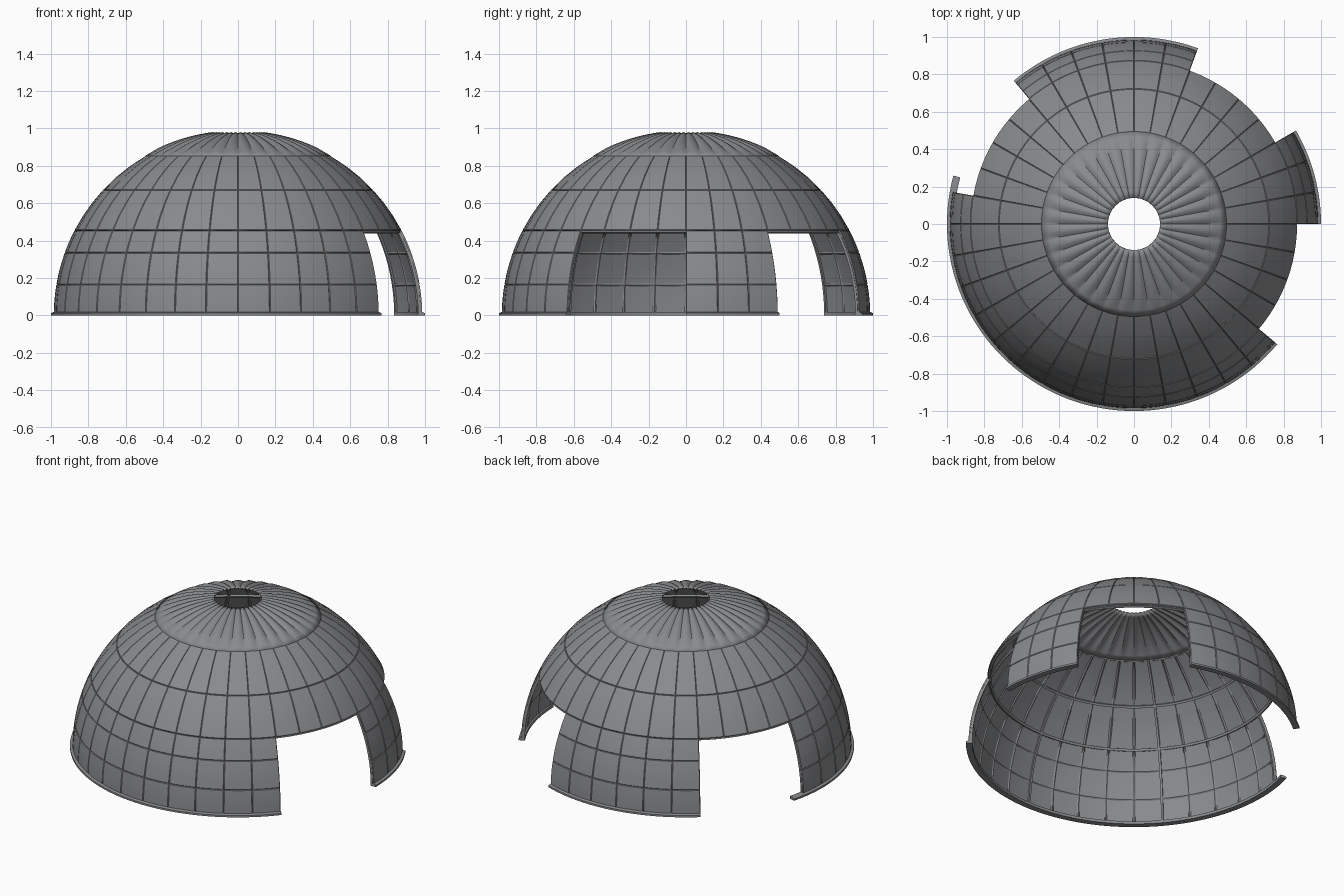
import bpy, bmesh, math
from math import sin, cos, radians, degrees, asin, sqrt

if "Cube" in bpy.data.objects:
    bpy.data.objects.remove(bpy.data.objects["Cube"])

R = 0.985            # dome radius
SEAM = 0.004         # panel joint depth
STEP = 10            # panel width in degrees
Z_SEAMS = [0.165, 0.335, 0.455, 0.67, 0.855]
LATS = [degrees(asin(z / R)) for z in Z_SEAMS]
HOLE_LAT = degrees(math.acos(0.14 / R))
WALLS = [(170, 320), (0, 30), (70, 130)]

grey = bpy.data.materials.new("slate grey")
grey.diffuse_color = (0.25, 0.255, 0.265, 1)
grey.use_nodes = True
grey.node_tree.nodes["Principled BSDF"].inputs["Base Color"].default_value = grey.diffuse_color


def finish(bm, name, thickness=0.0, angle=35):
    bmesh.ops.remove_doubles(bm, verts=bm.verts[:], dist=1e-5)
    bmesh.ops.recalc_face_normals(bm, faces=bm.faces[:])
    me = bpy.data.meshes.new(name)
    bm.to_mesh(me)
    bm.free()
    me.materials.append(grey)
    ob = bpy.data.objects.new(name, me)
    bpy.context.collection.objects.link(ob)
    if thickness:
        m = ob.modifiers.new("thickness", 'SOLIDIFY')
        m.thickness, m.offset = thickness, -1
    for o in bpy.context.selected_objects:
        o.select_set(False)
    bpy.context.view_layer.objects.active = ob
    ob.select_set(True)
    bpy.ops.object.shade_smooth_by_angle(angle=radians(angle))
    return ob


def point(lon, lat, r):
    a, b = radians(lon), radians(lat)
    return (r * cos(b) * cos(a), r * cos(b) * sin(a), r * sin(b))


def patch(bm, lons, lats, radius):
    """Spherical grid, radius(lon, lat) gives the surface distance."""
    g = [[bm.verts.new(point(lo, la, radius(lo, la))) for lo in lons] for la in lats]
    for j in range(len(lats) - 1):
        for i in range(len(lons) - 1):
            bm.faces.new((g[j][i], g[j][i + 1], g[j + 1][i + 1], g[j + 1][i]))


def subdivided(stops, gap, n):
    """Angles between stops, with a narrow V joint on each stop."""
    out = [stops[0]]
    for a, b in zip(stops, stops[1:]):
        out += [a + gap + (b - a - 2 * gap) * k / n for k in range(n + 1)] + [b]
    return out


def panels(bm, lon0, lon1, lat_stops):
    lon_stops = list(range(lon0, lon1 + 1, STEP))

    def radius(lo, la):
        joint = any(abs(lo - s) < 1e-6 for s in lon_stops) or \
            any(abs(la - s) < 1e-6 for s in lat_stops)
        return R - SEAM if joint else R
    patch(bm, subdivided(lon_stops, 0.22, 3), subdivided(lat_stops, 0.2, 3), radius)


def sweep_ring(bm, section, a0, a1):
    """Sweep a closed (r, z) section round the vertical axis."""
    n = max(2, int(abs(a1 - a0) / 2.5))
    rings = []
    for i in range(n + 1):
        a = radians(a0 + (a1 - a0) * i / n)
        rings.append([bm.verts.new((r * cos(a), r * sin(a), z)) for r, z in section])
    k = len(section)
    for p, q in zip(rings, rings[1:]):
        for j in range(k):
            bm.faces.new((p[j], p[(j + 1) % k], q[(j + 1) % k], q[j]))
    if a1 - a0 < 360:
        bm.faces.new(rings[0])
        bm.faces.new(rings[-1])


# Lower wall sections between the doorways
bm = bmesh.new()
for a0, a1 in WALLS:
    panels(bm, a0, a1, [0.6] + LATS[:3])
finish(bm, "wall_panels", 0.012)

# Continuous upper dome
bm = bmesh.new()
panels(bm, 0, 360, LATS[2:])
finish(bm, "upper_dome_panels", 0.012)

# Fluted crown with open centre
bm = bmesh.new()
l0, l1 = LATS[4] - 0.3, HOLE_LAT
crown_lats = [l0 + (l1 - l0) * k / 10 for k in range(11)]


def flute(lo, la):
    t = (la - l0) / (l1 - l0)
    bulge = 0.015 * min(1, t * 4) * (1 - 0.6 * t)
    return R + 0.002 + bulge * (abs(sin(radians(lo * 18))) - 0.6)


patch(bm, [k * 1.25 for k in range(289)], crown_lats, flute)
finish(bm, "fluted_crown", 0.008)

# Flat foot rail, with a short stub past one wall edge
bm = bmesh.new()
for a0, a1 in [(165, 320)] + WALLS[1:]:
    sweep_ring(bm, [(0.962, 0), (1.0, 0), (1.0, 0.012), (0.985, 0.018), (0.962, 0.018)], a0, a1)
finish(bm, "foot_rail")

# Inner hoops
bm = bmesh.new()
for lat in LATS[2:4]:
    sec = []
    for r, d in ((R - 0.024, -0.45), (R - 0.008, -0.45), (R - 0.008, 0.45), (R - 0.024, 0.45)):
        x, _, z = point(0, lat + d, r)
        sec.append((x, z))
    sweep_ring(bm, sec, 0, 360)
finish(bm, "inner_hoops")

# Inner upright ribs
bm = bmesh.new()
for lo, lat0 in [(170.5, 1), (220, 1), (270, 1), (319.5, 1), (0.5, 1), (29.5, 1), (70.5, 1), (129.5, 1)]:
    rows = []
    for k in range(21):
        la = lat0 + (LATS[4] - lat0) * k / 20
        w = 0.4 / cos(radians(la))
        rows.append([bm.verts.new(point(lo + s * w, la, r)) for s, r in
                     ((-1, R - 0.022), (1, R - 0.022), (1, R - 0.008), (-1, R - 0.008))])
    for p, q in zip(rows, rows[1:]):
        for j in range(4):
            bm.faces.new((p[j], p[(j + 1) % 4], q[(j + 1) % 4], q[j]))
    bm.faces.new(rows[0])
    bm.faces.new(rows[-1])
finish(bm, "inner_ribs")
